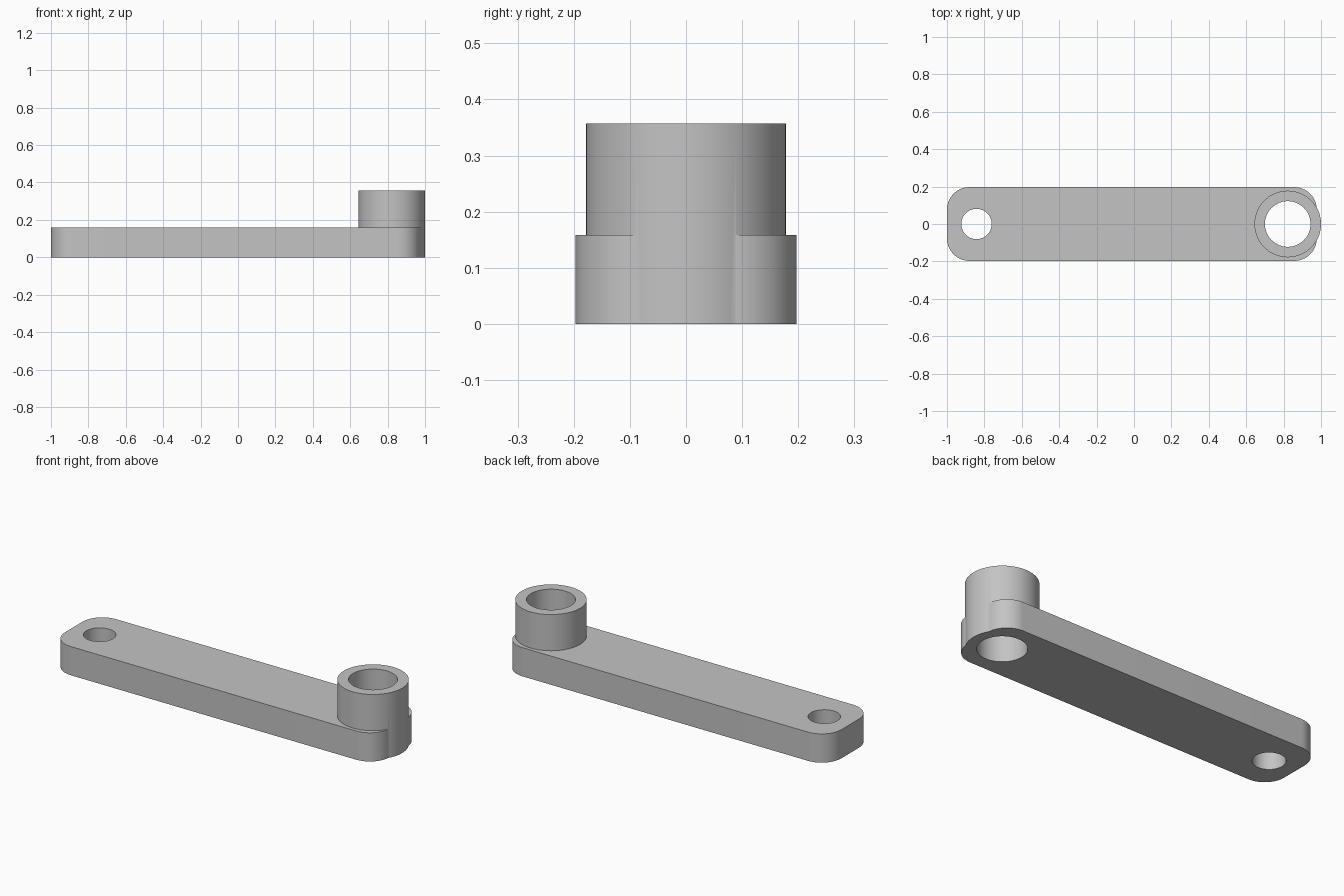
import bpy, bmesh, math

cube = bpy.data.objects.get("Cube")
if cube:
    bpy.data.objects.remove(cube, do_unlink=True)

BAR_HEIGHT, BOSS_HEIGHT = 0.158, 0.357
PIN_X, BOSS_X = -0.842, 0.822

grey = bpy.data.materials.new("plain grey")
grey.use_nodes = True
colour = (0.55, 0.55, 0.55, 1)
grey.diffuse_color = colour
grey.node_tree.nodes["Principled BSDF"].inputs["Base Color"].default_value = colour


def arc(cx, cy, radius, start, sweep, steps):
    return [(cx + radius * math.cos(start + sweep * i / steps),
             cy + radius * math.sin(start + sweep * i / steps)) for i in range(steps + 1)]


def circle(cx, radius, steps=96):
    return arc(cx, 0, radius, 0, math.tau, steps)[:-1]


def rounded_rectangle(x0, x1, half_width, radius):
    points = []
    corners = [(x1 - radius, 1), (x0 + radius, 1), (x0 + radius, -1), (x1 - radius, -1)]
    for i, (cx, side) in enumerate(corners):
        points += arc(cx, side * (half_width - radius), radius, i * math.pi / 2, math.pi / 2, 16)
    return points


def prism(name, outline, z0, z1):
    bm = bmesh.new()
    face = bm.faces.new([bm.verts.new((x, y, z0)) for x, y in outline])
    top = bmesh.ops.extrude_face_region(bm, geom=[face])["geom"]
    bmesh.ops.translate(bm, vec=(0, 0, z1 - z0),
                        verts=[v for v in top if isinstance(v, bmesh.types.BMVert)])
    bmesh.ops.recalc_face_normals(bm, faces=bm.faces)
    mesh = bpy.data.meshes.new(name)
    bm.to_mesh(mesh)
    bm.free()
    mesh.materials.append(grey)
    obj = bpy.data.objects.new(name, mesh)
    bpy.context.collection.objects.link(obj)
    return obj


def combine(target, tool, operation):
    mod = target.modifiers.new(operation.lower(), "BOOLEAN")
    mod.operation, mod.object, mod.solver = operation, tool, "EXACT"
    bpy.context.view_layer.objects.active = target
    bpy.ops.object.modifier_apply(modifier=mod.name)
    bpy.data.objects.remove(tool, do_unlink=True)


# Flat bar with rounded corners, joined to the raised round boss
arm = prism("lever_arm", rounded_rectangle(-1, 0.977, 0.197, 0.12), 0, BAR_HEIGHT)
combine(arm, prism("boss", circle(BOSS_X, 0.178), 0, BOSS_HEIGHT), "UNION")

# Through holes: small pin hole and wide boss bore
for name, x, radius in (("pin_hole", PIN_X, 0.081), ("boss_bore", BOSS_X, 0.122)):
    combine(arm, prism(name, circle(x, radius), -0.1, BOSS_HEIGHT + 0.1), "DIFFERENCE")

# Smooth round walls, crisp rims
bpy.ops.object.select_all(action="DESELECT")
arm.select_set(True)
bpy.context.view_layer.objects.active = arm
bpy.ops.object.shade_smooth_by_angle(angle=math.radians(30))
